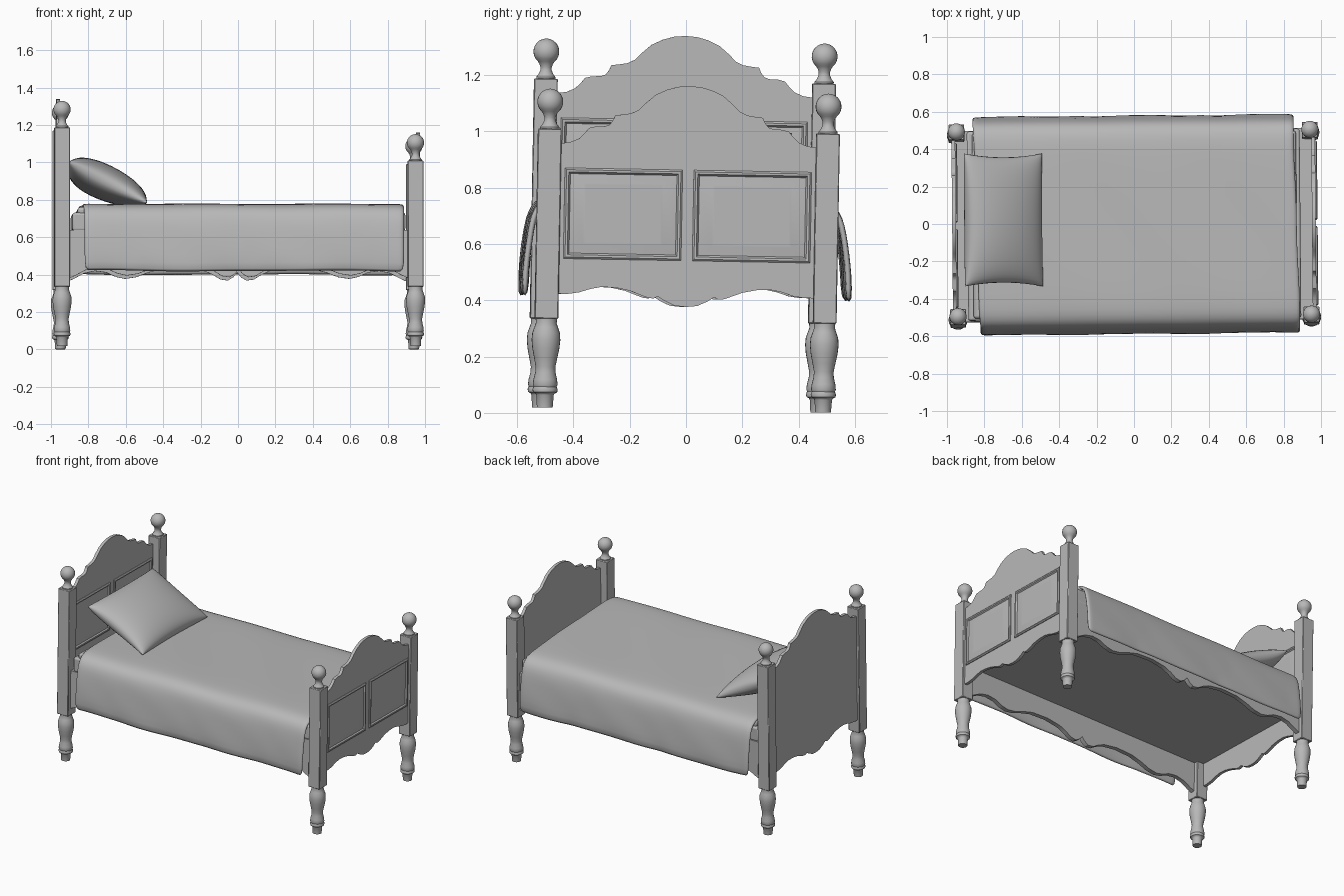
import bpy, bmesh, math
from mathutils import Matrix, Vector

if "Cube" in bpy.data.objects:
    bpy.data.objects.remove(bpy.data.objects["Cube"])

# The whole bed sits very slightly turned and tilted
TILT = (Matrix.Translation((0, -0.016, 0.01)) @ Matrix.Rotation(0.009, 4, 'Z')
        @ Matrix.Rotation(-0.018, 4, 'X'))
GREY = bpy.data.materials.new("dark_grey")
GREY.diffuse_color = (0.48, 0.48, 0.48, 1)
GREY.use_nodes = True
GREY.node_tree.nodes["Principled BSDF"].inputs["Base Color"].default_value = GREY.diffuse_color


def finish(name, bm, angle=35, bevel=0, recalc=True):
    if recalc:
        bmesh.ops.recalc_face_normals(bm, faces=bm.faces)
    me = bpy.data.meshes.new(name)
    bm.to_mesh(me)
    bm.free()
    me.shade_smooth()
    me.set_sharp_from_angle(angle=math.radians(angle))
    me.materials.append(GREY)
    ob = bpy.data.objects.new(name, me)
    bpy.context.collection.objects.link(ob)
    ob.matrix_world = TILT
    if bevel:
        m = ob.modifiers.new("bevel", 'BEVEL')
        m.width = bevel
        m.segments = 3 if bevel > 0.01 else 1
        m.limit_method = 'ANGLE'
    return ob


def box(name, lo, hi, bevel=0):
    bm = bmesh.new()
    lo, hi = Vector(lo), Vector(hi)
    size = Matrix.Diagonal((*(hi - lo), 1))
    bmesh.ops.create_cube(bm, size=1, matrix=Matrix.Translation((lo + hi) / 2) @ size)
    return finish(name, bm, bevel=bevel)


def skin(bm, loops):
    for a, b in zip(loops, loops[1:]):
        for i in range(len(a)):
            j = (i + 1) % len(a)
            bm.faces.new((a[i], a[j], b[j], b[i]))
    bm.faces.new(loops[0])
    bm.faces.new(loops[-1])


def lathe(name, prof, x, y, seg=24):
    bm = bmesh.new()
    skin(bm, [[bm.verts.new((x + r * math.cos(math.tau * i / seg),
                             y + r * math.sin(math.tau * i / seg), z))
               for i in range(seg)] for r, z in prof])
    return finish(name, bm)


def plate(name, pts, pos, thick, along_x):
    """Extrude an outline (u, z) to a board centred on pos."""
    bm = bmesh.new()
    p = pos - thick / 2
    f = bm.faces.new([bm.verts.new((u, p, z) if along_x else (p, u, z)) for u, z in pts])
    ext = bmesh.ops.extrude_face_region(bm, geom=[f])
    move = (0, thick, 0) if along_x else (thick, 0, 0)
    bmesh.ops.translate(bm, vec=move, verts=[v for v in ext['geom'] if isinstance(v, bmesh.types.BMVert)])
    return finish(name, bm)


def mirrored(half):
    """Half outline from the centre outwards -> full outline left to right."""
    return [(-u, z) for u, z in reversed(half) if u > 0] + list(half)


def raised_panel(name, x, y0, y1, z0, z1):
    # moulded frame, sunk groove and raised field as nested rectangles
    bm = bmesh.new()
    skin(bm, [[bm.verts.new((x + h, y, z)) for y, z in (
        (y0 + i, z0 + k), (y1 - i, z0 + k), (y1 - i, z1 - k), (y0 + i, z1 - k))]
        for i, k, h in [(0, 0, -0.004), (0, 0, 0.005), (0.006, 0.006, 0.01), (0.014, 0.014, 0.009),
                        (0.02, 0.02, 0.001), (0.068, 0.052, 0.008), (0.076, 0.06, 0.008)]])
    return finish(name, bm, angle=20)


# Profiles
LEG = [(0.028, 0), (0.031, 0.045), (0.034, 0.05), (0.043, 0.055), (0.045, 0.065), (0.041, 0.074),
       (0.044, 0.082), (0.042, 0.1), (0.036, 0.125), (0.035, 0.145), (0.041, 0.175), (0.048, 0.21),
       (0.051, 0.24), (0.049, 0.265), (0.042, 0.285), (0.037, 0.3), (0.038, 0.318)]
CREST = [(0, 0.178), (0.04, 0.175), (0.08, 0.164), (0.12, 0.145), (0.155, 0.115), (0.18, 0.09),
         (0.205, 0.078), (0.235, 0.073), (0.262, 0.07), (0.27, 0.052), (0.282, 0.036), (0.3, 0.03),
         (0.33, 0.029), (0.355, 0.023), (0.37, 0.004), (0.39, -0.015), (0.42, -0.028), (0.455, -0.033)]
APRON = [(0, 0.366), (0.04, 0.37), (0.075, 0.386), (0.1, 0.402), (0.115, 0.394), (0.135, 0.396),
         (0.16, 0.405), (0.2, 0.42), (0.25, 0.43), (0.3, 0.432), (0.34, 0.424), (0.38, 0.411),
         (0.42, 0.405), (0.455, 0.405)]
RAIL = [(0, 0.41), (0.02, 0.385), (0.05, 0.367), (0.09, 0.373), (0.13, 0.398), (0.18, 0.42),
        (0.28, 0.435), (0.4, 0.43), (0.48, 0.408), (0.54, 0.385), (0.6, 0.376), (0.65, 0.387),
        (0.7, 0.41), (0.76, 0.418), (0.82, 0.405), (0.87, 0.378), (0.91, 0.36)]

# Head and foot ends: two posts, a shaped board and two raised panels each
for end, px, board_x, top in (("head", -0.945, -0.962, 1.168), ("foot", 0.945, 0.962, 0.99)):
    for side, py in (("front", -0.494), ("back", 0.494)):
        tag = f"{end}_{side}"
        box(tag + "_post", (px - 0.042, py - 0.042, 0.316), (px + 0.042, py + 0.042, top), 0.003)
        lathe(tag + "_leg", LEG, px, py)
        ball = top + 0.096
        fin = [(0.034, -0.1), (0.034, -0.09), (0.026, -0.08), (0.02, -0.066), (0.02, -0.056), (0.024, -0.044)]
        fin += [(0.046 * math.cos(a), 0.046 * math.sin(a)) for a in
                (math.radians(d) for d in (-50, -35, -20, -5, 10, 25, 40, 55, 70, 82, 89))]
        lathe(tag + "_finial", [(r, ball + z) for r, z in fin], px, py)
    outline = mirrored(APRON) + [(u, z + top - 0.018) for u, z in reversed(mirrored(CREST))]
    plate(end + "board", outline, board_x, 0.02, False)
    for side, y0, y1 in (("front", -0.438, -0.02), ("back", 0.02, 0.438)):
        raised_panel(f"{end}board_{side}_panel", board_x + 0.01, y0, y1, top - 0.46, top - 0.138)

# Scalloped side rails
for side, y in (("front", -0.495), ("back", 0.495)):
    plate(side + "_side_rail", mirrored(RAIL) + [(0.91, 0.62), (-0.91, 0.62)], y, 0.03, True)

# Bed base, mattress and sheet
box("bed_base", (-0.952, -0.482, 0.56), (0.952, 0.482, 0.615))
box("mattress", (-0.89, -0.505, 0.615), (0.89, 0.505, 0.712), 0.012)
box("sheet", (-0.862, -0.495, 0.7), (0.87, 0.495, 0.742), 0.015)

# Draped blanket, gently wavy
bm = bmesh.new()
half = [(0, 0.752), (0.15, 0.752), (0.3, 0.752), (0.42, 0.75), (0.48, 0.744), (0.52, 0.725),
        (0.541, 0.69), (0.553, 0.64), (0.561, 0.57), (0.568, 0.49), (0.572, 0.396)]
section = mirrored(half)
N = 48
rows = []
for i in range(N + 1):
    x = 0.014 + 1.715 * (i / N - 0.5)
    row = []
    for k, (y, z) in enumerate(section):
        drop = max(0, min(1, (0.74 - z) / 0.3))
        wave = 0.006 * math.sin(5 * x + (1 if y > 0 else 3)) + 0.003 * math.sin(14 * x + 2 * k)
        yy = y + math.copysign(wave * drop, y) + 0.004 * drop
        zz = z + 0.002 * math.sin(9 * x + 7 * y) + 0.003 * drop * math.sin(6 * x + y)
        row.append(bm.verts.new((x - 0.026 * y + 0.003 * math.sin(13 * y) * (2 * i / N - 1), yy, zz)))
    rows.append(row)
for a, b in zip(rows, rows[1:]):
    for k in range(len(section) - 1):
        bm.faces.new((a[k], b[k], b[k + 1], a[k + 1]))
blanket = finish("blanket", bm, 60, recalc=False)
m = blanket.modifiers.new("thickness", 'SOLIDIFY')
m.thickness = 0.022
m.offset = 0
m = blanket.modifiers.new("smooth", 'SUBSURF')
m.levels = m.render_levels = 1

# Pillow: two bulged sheets meeting at a pinched seam, leaning on the headboard
bm = bmesh.new()
G = 24
for s in (1, -1):
    grid = []
    for i in range(G + 1):
        u = math.sin((i / G - 0.5) * math.pi)
        line = []
        for j in range(G + 1):
            v = math.sin((j / G - 0.5) * math.pi)
            h = 0.092 * max(0, (1 - u * u) * (1 - v * v)) ** 0.42
            if s < 0:  # the underside sags towards the headboard
                h *= 1.05 - 0.3 * u
            line.append(bm.verts.new((u * (0.235 - 0.01 * (1 - v * v)),
                                      v * (0.355 - 0.02 * (1 - u * u)), s * h)))
        grid.append(line)
    for a, b in zip(grid, grid[1:]):
        for j in range(G):
            bm.faces.new((a[j], b[j], b[j + 1], a[j + 1]))
bmesh.ops.remove_doubles(bm, verts=bm.verts, dist=0.0002)
pillow = finish("pillow", bm, 60)
pillow.matrix_world = (TILT @ Matrix.Translation((-0.697, 0.028, 0.878))
                       @ Matrix.Rotation(math.radians(28), 4, 'Y'))
